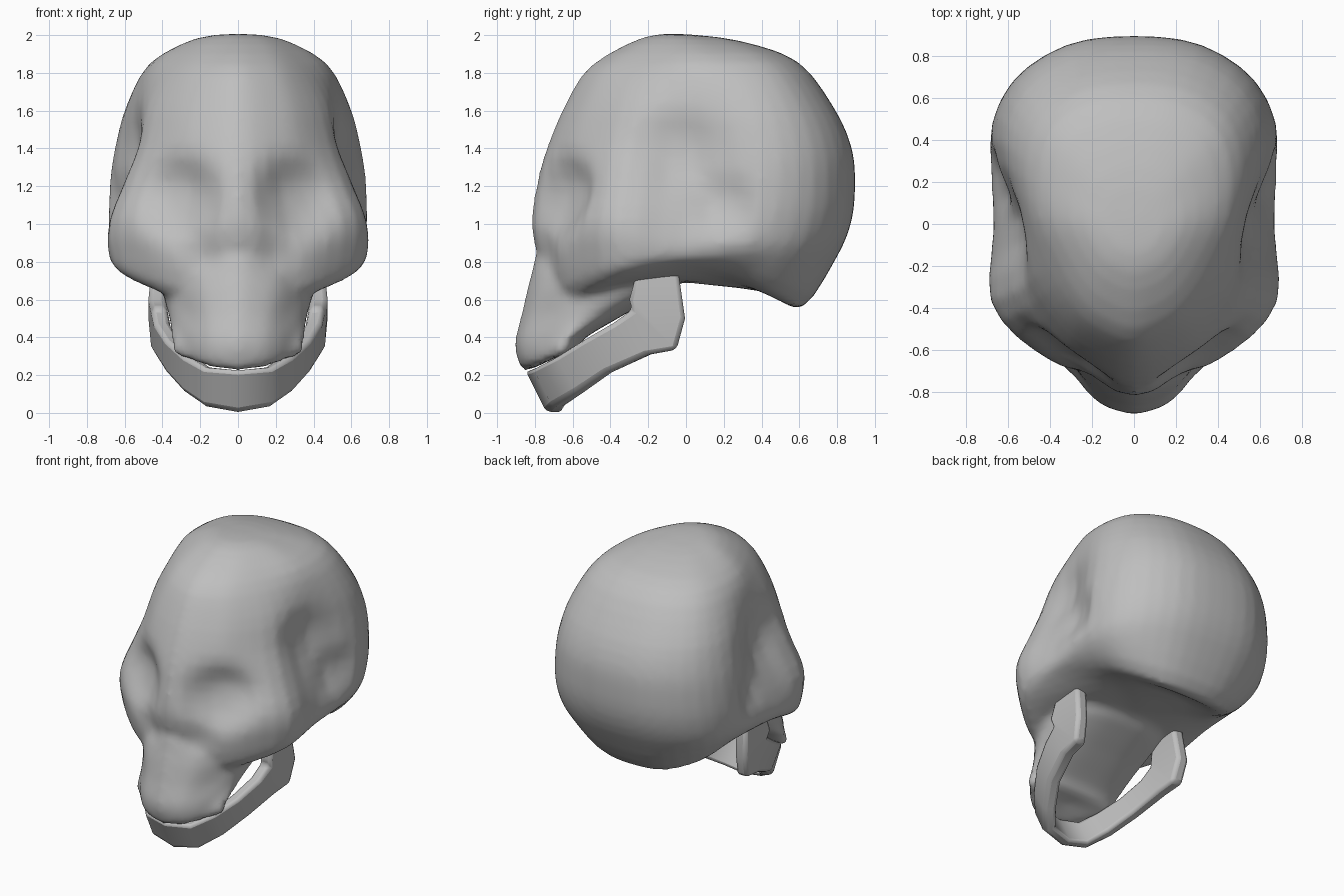
import bpy, bmesh, math
from mathutils import Vector

if "Cube" in bpy.data.objects:
    bpy.data.objects.remove(bpy.data.objects["Cube"])

bone = bpy.data.materials.new("bone_grey")
bone.diffuse_color = (0.52, 0.52, 0.52, 1)
bone.use_nodes = True
bone.node_tree.nodes["Principled BSDF"].inputs["Base Color"].default_value = bone.diffuse_color


def spline(pts, n, closed):
    """Catmull-Rom curve through pts with n steps per span."""
    out, m = [], len(pts)
    pick = (lambda i: pts[i % m]) if closed else (lambda i: pts[max(0, min(m - 1, i))])
    for i in range(m if closed else m - 1):
        a, b, c, d = (pick(i + k) for k in (-1, 0, 1, 2))
        for s in range(n):
            t = s / n
            out.append(0.5 * (2 * b + (c - a) * t + (2 * a - 5 * b + 4 * c - d) * t * t
                              + (3 * b - a - 3 * c + d) * t ** 3))
    return out if closed else out + [pts[-1]]


def ring(yf, zf, yb, zb, wf, wm, wb, arch=0.0):
    """Symmetric section: front and back points, half widths at front, middle, back."""
    half = [(0, 0), (.4 * wf, .045), (.7 * wf, .12), (wf, .27), (wm, .48),
            (wb, .7), (.85 * wb, .87), (.47 * wb, .975), (0, 1)]
    pts = [Vector((x, yf + (yb - yf) * t, zf + (zb - zf) * t + arch * math.sin(math.pi * t)))
           for x, t in half]
    pts += [Vector((-p.x, p.y, p.z)) for p in pts[-2:0:-1]]
    return spline(pts, 3, True)


def loft(bm, rings, top, bottom):
    """Smooth skin over the sections, closed by a point at each end."""
    rings = [ring(*r) for r in rings]
    count = len(rings[0])
    cols = [spline([Vector(top)] + [r[i] for r in rings] + [Vector(bottom)], 3, False)
            for i in range(count)]
    first, last = bm.verts.new(top), bm.verts.new(bottom)
    grid = [[bm.verts.new(p) for p in c[1:-1]] for c in cols]
    for i in range(count):
        a, b = grid[i], grid[(i + 1) % count]
        bm.faces.new((first, a[0], b[0]))
        bm.faces.new((last, b[-1], a[-1]))
        for j in range(len(a) - 1):
            bm.faces.new((a[j], a[j + 1], b[j + 1], b[j]))


def dent(bm, centre, radii, push):
    """Soft mirrored hollow."""
    for side in (-1, 1):
        for v in bm.verts:
            d = [(v.co.x * side - centre[0]) / radii[0],
                 (v.co.y - centre[1]) / radii[1], (v.co.z - centre[2]) / radii[2]]
            f = math.exp(-sum(q * q for q in d) ** 1.5)
            v.co += Vector((push[0] * side, push[1], push[2])) * f


def finish(bm, name):
    bmesh.ops.recalc_face_normals(bm, faces=bm.faces)
    mesh = bpy.data.meshes.new(name)
    bm.to_mesh(mesh)
    bm.free()
    mesh.materials.append(bone)
    obj = bpy.data.objects.new(name, mesh)
    bpy.context.collection.objects.link(obj)
    bpy.context.view_layer.objects.active = obj
    bpy.ops.object.select_all(action='DESELECT')
    obj.select_set(True)
    return obj


# Cranium: sections from crown to underside
bm = bmesh.new()
loft(bm, [
    (-.22, 1.99, .28, 1.97, .19, .23, .21),
    (-.50, 1.84, .59, 1.86, .35, .45, .46),
    (-.63, 1.65, .78, 1.62, .47, .54, .59),
    (-.73, 1.42, .875, 1.41, .53, .56, .65),
    (-.79, 1.22, .895, 1.22, .60, .58, .68),
    (-.82, 1.03, .875, 1.01, .675, .64, .69),
    (-.79, .84, .79, .81, .675, .67, .66, .04),
    (-.70, .56, .61, .555, .61, .62, .52, .23),
    (-.45, .64, .42, .64, .36, .38, .27, .07),
], (0, 0, 2.005), (0, 0, .69))
# Eye sockets, temple hollows, hollows above the jaw hinge
dent(bm, (.32, -.69, 1.13), (.2, .3, .2), (-.02, .12, 0))
dent(bm, (.54, -.05, 1.4), (.2, .2, .18), (-.04, 0, 0))
dent(bm, (.64, .2, 1.1), (.2, .14, .14), (-.05, 0, 0))

# Upper jaw with a palate sloping back into the underside, fused with the cranium
loft(bm, [
    (-.74, .95, 0, .88, .28, .40, .35),
    (-.82, .73, -.02, .70, .33, .41, .40),
    (-.87, .52, -.30, .535, .26, .345, .37),
    (-.905, .355, -.53, .40, .22, .28, .35),
    (-.85, .225, -.58, .34, .19, .25, .32),
], (0, -.5, .95), (0, -.68, .31))
# Hollows beside the nose
dent(bm, (.2, -.78, .85), (.1, .2, .1), (0, .03, 0))
skull = finish(bm, "skull")
rm = skull.modifiers.new("fuse", 'REMESH')
rm.mode = 'VOXEL'
rm.voxel_size = 0.025
rm.use_smooth_shade = True
sm = skull.modifiers.new("soften", 'SMOOTH')
sm.factor = 0.5
sm.iterations = 4

# Lower jaw: outer x, lower edge (y, z), upper edge (y, z)
stations = [
    (0, -.74, .005, -.85, .225), (.18, -.71, .035, -.81, .24), (.29, -.58, .11, -.69, .30),
    (.385, -.42, .215, -.55, .385), (.445, -.2, .31, -.39, .475), (.46, -.05, .335, -.285, .545),
    (.475, -.005, .50, -.30, .60), (.455, -.045, .78, -.25, .78),
]
stations = [(-s[0],) + s[1:] for s in stations[:0:-1]] + stations
inward = []
for i in range(len(stations)):
    a, b = stations[max(i - 1, 0)], stations[min(i + 1, len(stations) - 1)]
    t = Vector((b[0] - a[0], (b[1] + b[3] - a[1] - a[3]) / 2))
    if abs(stations[i][0]) > .45:          # upright branches face straight inward
        inward.append(Vector((-math.copysign(1, stations[i][0]), 0, 0)))
    else:
        inward.append(Vector((-t.y, t.x, 0)).normalized())
bm = bmesh.new()
loops = []
for (x, yl, zl, yu, zu), n in zip(stations, inward):
    low, up = Vector((x, yl, zl)), Vector((x, yu, zu))
    loops.append([bm.verts.new(p) for p in (low, up, up + n * .09, low + n * .09)])
for a, b in zip(loops, loops[1:]):
    for k in range(4):
        bm.faces.new((a[k], a[(k + 1) % 4], b[(k + 1) % 4], b[k]))
bm.faces.new(loops[0])
bm.faces.new(loops[-1])
jaw = finish(bm, "lower_jaw")
bev = jaw.modifiers.new("rounded_edges", 'BEVEL')
bev.width = 0.025
bev.segments = 2
bev.limit_method = 'ANGLE'
bev.angle_limit = math.radians(50)
bpy.ops.object.shade_smooth_by_angle(angle=math.radians(60))
